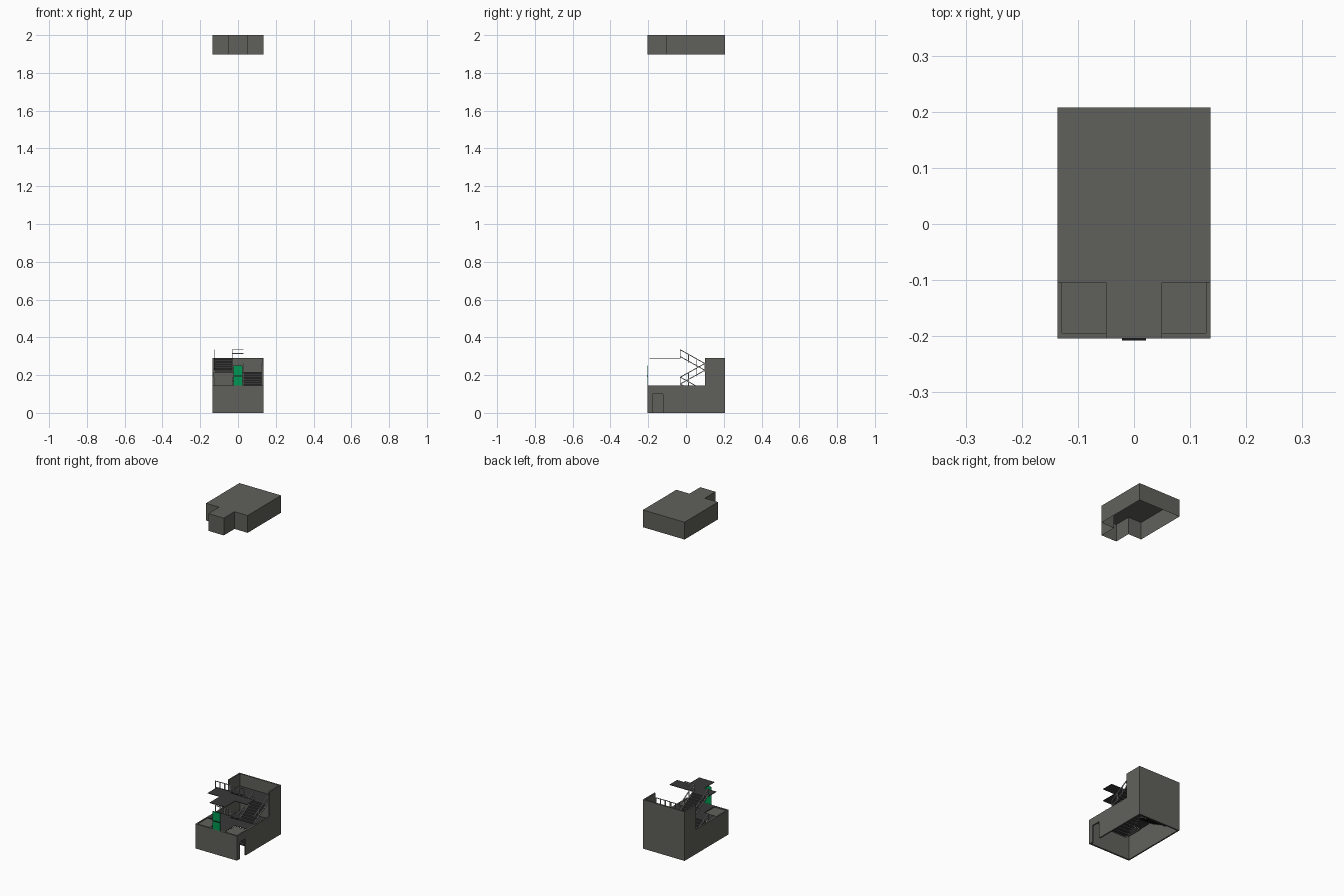
import bpy, bmesh
from mathutils import Vector

if "Cube" in bpy.data.objects:
    bpy.data.objects.remove(bpy.data.objects["Cube"])

def mat(name, c):
    m = bpy.data.materials.new(name)
    m.diffuse_color = (*c, 1)
    m.use_nodes = True
    m.node_tree.nodes["Principled BSDF"].inputs["Base Color"].default_value = m.diffuse_color
    return m

WALL = mat("concrete_grey", (0.118, 0.118, 0.105))
DARK = mat("dark_floor", (0.04, 0.04, 0.04))
RAIL = mat("rail_grey", (0.42, 0.42, 0.42))
GREEN = mat("exit_green", (0.0, 0.31, 0.085))
BLACK = mat("black_metal", (0.01, 0.01, 0.01))

def finish(bm, name, m):
    bmesh.ops.recalc_face_normals(bm, faces=bm.faces)
    me = bpy.data.meshes.new(name)
    bm.to_mesh(me)
    bm.free()
    me.materials.append(m)
    ob = bpy.data.objects.new(name, me)
    bpy.context.collection.objects.link(ob)
    return ob

def prism(name, pts, vec, m, open_base=False):
    """Extrude a planar outline along vec."""
    bm = bmesh.new()
    v = Vector(vec)
    base = [bm.verts.new(p) for p in pts]
    top = [bm.verts.new(Vector(p) + v) for p in pts]
    n = len(pts)
    for i in range(n):
        j = (i + 1) % n
        bm.faces.new((base[i], base[j], top[j], top[i]))
    bm.faces.new(top)
    if not open_base:
        bm.faces.new(base[::-1])
    return finish(bm, name, m)

def box(name, x0, x1, y0, y1, z0, z1, m):
    return prism(name, [(x0, y0, z0), (x1, y0, z0), (x1, y1, z0), (x0, y1, z0)], (0, 0, z1 - z0), m)

X, Y0, Y1 = 0.136, -0.204, 0.2075
H, T, TF = 0.145, 0.008, 0.01  # storey height, wall thicknesses
YS, YL = -0.03, 0.1            # foot of stairs, landing edge
XI, XO = 0.03, 0.128           # inner and outer edge of a flight

# Outer walls of the base, stepped up around the stairwell
notch = [(-0.177, 0), (-0.177, 0.1), (-0.122, 0.1), (-0.122, 0)]
step = [(Y1, 0), (Y1, 2 * H), (YL, 2 * H), (YL, H), (Y0, H)]
prism("right_wall", [(X, y, z) for y, z in [(Y0, 0)] + notch + step], (-T, 0, 0), WALL)
prism("left_wall", [(-X, y, z) for y, z in [(Y0, 0)] + step], (T, 0, 0), WALL)
box("front_wall", -X + T, X - T, Y0, Y0 + TF, 0, H, WALL)
box("back_wall", -X + T, X - T, Y1 - T, Y1, 0, 2 * H, WALL)

# Flat roofs over the front corner rooms
for s, side in ((-1, "left"), (1, "right")):
    a, b = sorted((s * 0.05, s * XO))
    box(side + "_corner_roof", a, b, Y0 + TF, -0.1, H - 0.007, H - 0.004, WALL)

# T-shaped outline shared by corridor floors and roof cap
def tee(x, xm, yf, ym, yb, z):
    return [(-xm, yf, z), (xm, yf, z), (xm, ym, z), (x, ym, z),
            (x, yb, z), (-x, yb, z), (-x, ym, z), (-xm, ym, z)]

for i in (1, 2):
    prism(f"corridor_floor_{i}", tee(XO, 0.05, Y0 + TF, -0.1, YS, i * H), (0, 0, -0.003), DARK)

# Roof cap, open underneath
prism("roof_cap", tee(X, 0.05, Y0, -0.104, Y1, 1.898), (0, 0, 0.102), WALL, open_base=True)

# Thin zigzag flight of stairs between two heights
def flight(name, x0, x1, ya, za, yb, zb, n=8):
    dy, dz = (yb - ya) / n, (zb - za) / n
    bm = bmesh.new()
    pts = [(ya, za)]
    for k in range(n):
        pts += [(ya + k * dy, za + (k + 1) * dz), (ya + (k + 1) * dy, za + (k + 1) * dz)]
    rows = [(bm.verts.new((x0, y, z)), bm.verts.new((x1, y, z))) for y, z in pts]
    for (a, b), (c, d) in zip(rows, rows[1:]):
        bm.faces.new((a, b, d, c))
    finish(bm, name, DARK)

# Square rods joined into one railing object
def rods(name, segs, r=0.0022):
    bm = bmesh.new()
    for a, b in segs:
        a, b = Vector(a), Vector(b)
        d = b - a
        q = d.to_track_quat('Z', 'Y').to_matrix().to_4x4()
        q.translation = (a + b) / 2
        for v in bmesh.ops.create_cube(bm, size=1)["verts"]:
            v.co = q @ Vector((v.co.x * 2 * r, v.co.y * 2 * r, v.co.z * d.length))
    finish(bm, name, RAIL)

def stair_rail(name, x, ya, za, yb, zb, h=0.044, n=4):
    segs = [((x, ya, za + h), (x, yb, zb + h)), ((x, ya, za + 0.008), (x, yb, zb + 0.008))]
    for k in range(n):
        t = k / (n - 1)
        y, z = ya + t * (yb - ya), za + t * (zb - za)
        segs.append(((x, y, z), (x, y, z + h)))
    rods(name, segs)

# Two storeys of dog-leg stairs with landings and rails
for i in range(2):
    z0, zm, z1 = i * H, (i + 0.5) * H, (i + 1) * H
    box(f"landing_{i}", -XO, XO, YL, Y1 - T, zm - 0.003, zm, DARK)
    flight(f"lower_flight_{i}", XI, XO, YS, z0, YL, zm)
    flight(f"upper_flight_{i}", -XO, -XI, YL, zm, YS, z1)
    for x in (XI, XO - 0.002):
        stair_rail(f"lower_rail_{i}", x, YS, z0, YL, zm)
        stair_rail(f"upper_rail_{i}", -x, YS, z1, YL, zm)
    rods(f"corridor_rail_{i}", [((-XI, YS, z1 + h), (XI, YS, z1 + h)) for h in (0.044, 0.024)])

# Green exit door with push bar
box("exit_door", -0.025, 0.025, Y0, Y0 + 0.003, H, 0.25, GREEN)
box("push_bar", -0.021, 0.021, Y0 - 0.0035, Y0, 0.193, 0.197, BLACK)
